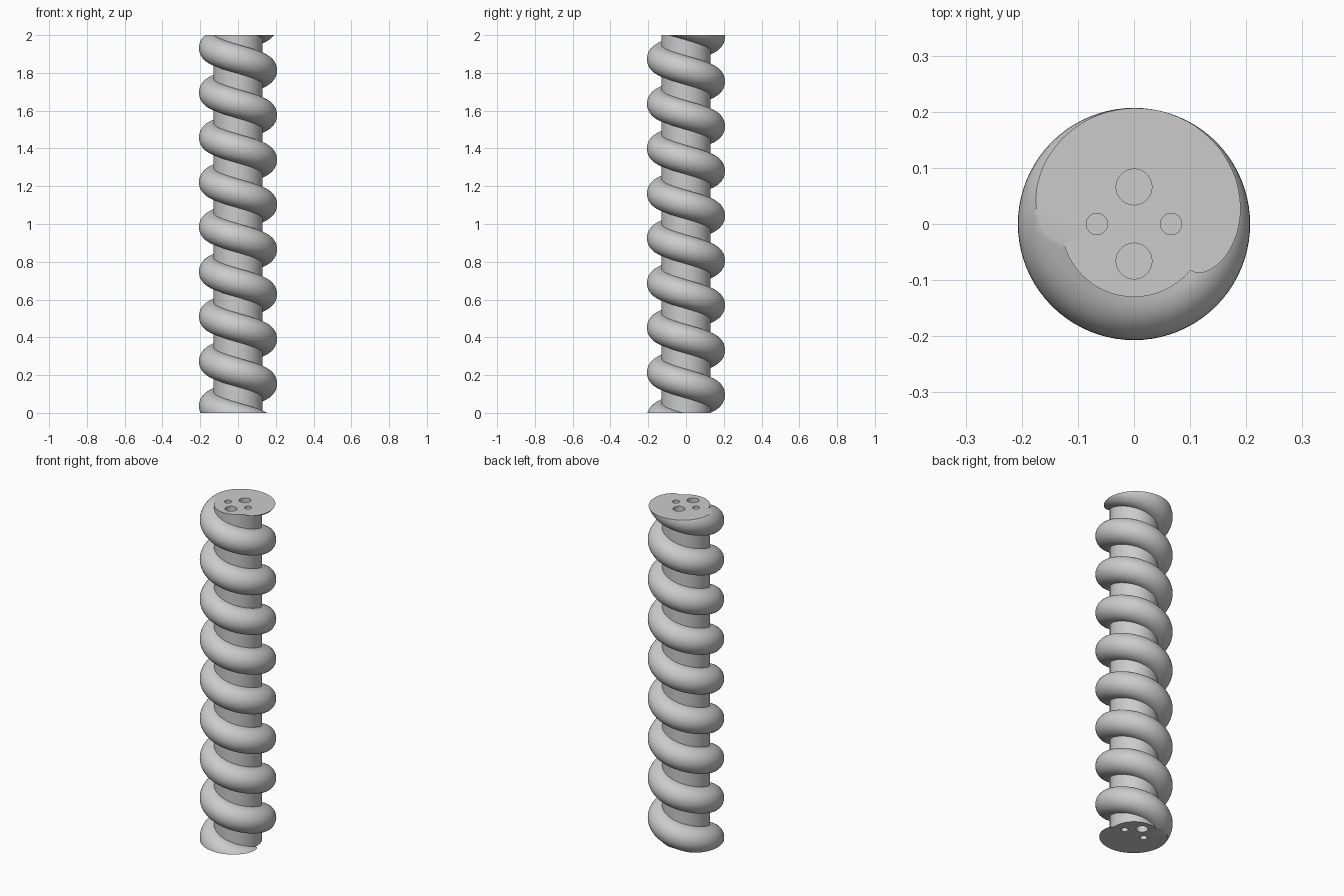
import bpy
import bmesh
from math import sin, cos, pi, radians
from mathutils import Vector

if "Cube" in bpy.data.objects:
    bpy.data.objects.remove(bpy.data.objects["Cube"])

HEIGHT = 2.0
CORE = 0.13        # core radius
RIDGE = 0.077      # radius of the round ridge
PITCH = 0.237      # height of one turn
START = 0.155      # ridge height on the +x side
STEPS = 80         # segments per turn
ROUND = 20         # segments across the ridge
DEPTH = 0.2        # depth of the end holes

# Plain material
grey = bpy.data.materials.new("grey")
grey.use_nodes = True
colour = (0.6, 0.6, 0.6, 1.0)
grey.diffuse_color = colour
grey.node_tree.nodes["Principled BSDF"].inputs["Base Color"].default_value = colour

bm = bmesh.new()

# Profile of one turn: round ridge, then a strip of bare core
profile = []
for i in range(ROUND + 1):
    a = -pi / 2 + pi * i / ROUND
    profile.append((CORE + RIDGE * cos(a), RIDGE * sin(a)))
profile.append((CORE, PITCH - RIDGE))

# Sweep the profile down a left-handed spiral, beyond both ends
previous = None
for step in range(-9 * STEPS, 2 * STEPS + 1):
    turn = step / STEPS
    angle = 2 * pi * turn
    row = [bm.verts.new((r * cos(angle), r * sin(angle), START - PITCH * turn + z))
           for r, z in profile]
    if previous:
        for j in range(len(row) - 1):
            bm.faces.new((previous[j], row[j], row[j + 1], previous[j + 1]))
    previous = row
bmesh.ops.remove_doubles(bm, verts=bm.verts[:], dist=1e-5)

# Trim both ends flat
for z, direction in ((0, -1), (HEIGHT, 1)):
    bmesh.ops.bisect_plane(bm, geom=bm.verts[:] + bm.edges[:] + bm.faces[:], dist=1e-6,
                           plane_co=(0, 0, z), plane_no=(0, 0, direction), clear_outer=True)
bmesh.ops.remove_doubles(bm, verts=bm.verts[:], dist=1e-5)


def blind_hole(x, y, radius, z, inward, sides=32):
    """Walls and floor of a round hole sunk into an end."""
    ring = [(x + radius * cos(2 * pi * i / sides), y + radius * sin(2 * pi * i / sides))
            for i in range(sides)]
    rim = [bm.verts.new((px, py, z)) for px, py in ring]
    base = [bm.verts.new((px, py, z + inward * DEPTH)) for px, py in ring]
    for i in range(sides):
        k = (i + 1) % sides
        bm.faces.new((rim[i], rim[k], base[k], base[i]))
    bm.faces.new(base)


# Two large and two small holes on top, one large hole fewer below
large, small, offset = 0.032, 0.019, 0.066
for z, inward in ((HEIGHT, -1), (0, 1)):
    blind_hole(0, offset, large, z, inward)
    blind_hole(offset, 0, small, z, inward)
    blind_hole(-offset, 0, small, z, inward)
blind_hole(0, -offset, large, HEIGHT, -1)

# Flat end caps around the holes
for z, direction in ((0, -1), (HEIGHT, 1)):
    outline = [e for e in bm.edges
               if e.is_boundary and all(abs(v.co.z - z) < 1e-4 for v in e.verts)]
    bmesh.ops.triangle_fill(bm, edges=outline, use_beauty=True,
                            normal=Vector((0, 0, direction)))
bmesh.ops.recalc_face_normals(bm, faces=bm.faces[:])

mesh = bpy.data.meshes.new("spiral_column")
bm.to_mesh(mesh)
bm.free()
mesh.materials.append(grey)
column = bpy.data.objects.new("spiral_column", mesh)
bpy.context.collection.objects.link(column)

# Smooth surface with crisp creases
bpy.ops.object.select_all(action='DESELECT')
column.select_set(True)
bpy.context.view_layer.objects.active = column
bpy.ops.object.shade_smooth_by_angle(angle=radians(35))
